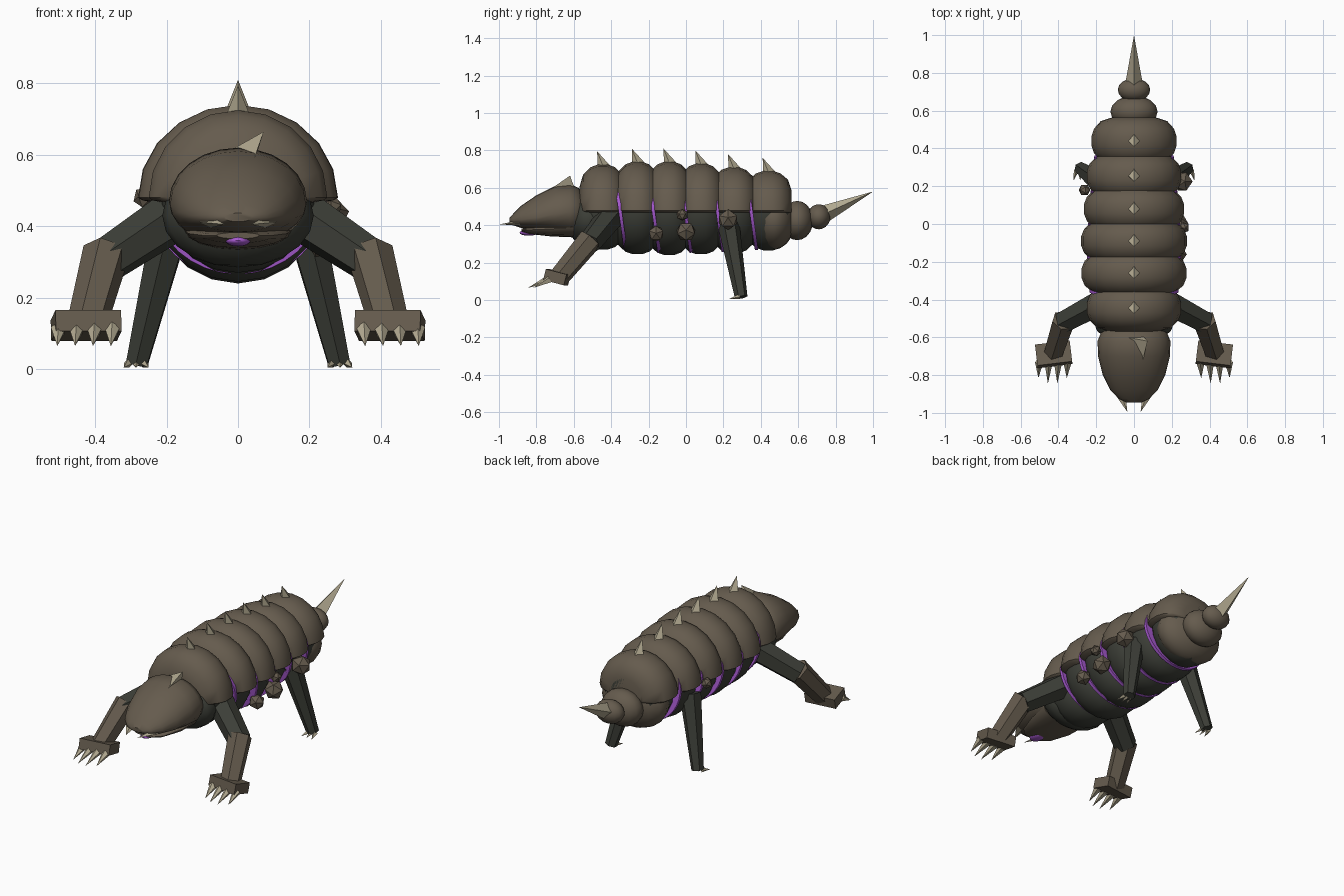
import bpy, bmesh, math
from mathutils import Vector, Matrix

cube = bpy.data.objects.get("Cube")
if cube:
    bpy.data.objects.remove(cube, do_unlink=True)


def material(name, rgb):
    m = bpy.data.materials.new(name)
    m.use_nodes = True
    m.diffuse_color = (*rgb, 1)
    m.node_tree.nodes["Principled BSDF"].inputs["Base Color"].default_value = (*rgb, 1)
    return m


BROWN = material("brown_armour", (0.13, 0.105, 0.075))
DARK = material("dark_hide", (0.045, 0.048, 0.038))
BONE = material("bone", (0.46, 0.41, 0.29))
PURPLE = material("purple_glow", (0.38, 0.10, 0.62))


def finish(name, bm, mat, smooth=None):
    bmesh.ops.recalc_face_normals(bm, faces=bm.faces)
    me = bpy.data.meshes.new(name)
    bm.to_mesh(me)
    bm.free()
    me.materials.append(mat)
    ob = bpy.data.objects.new(name, me)
    bpy.context.collection.objects.link(ob)
    if smooth:
        me.polygons.foreach_set("use_smooth", [True] * len(me.polygons))
        me.set_sharp_from_angle(angle=math.radians(smooth))
    return ob


def loft(name, sections, mat, sides=20, smooth=40):
    """Skin along y; each section is (y, half width, centre z, height up, depth down)."""
    bm = bmesh.new()
    rings = []
    for y, rx, zc, up, down in sections:
        ring = []
        for k in range(sides):
            a = math.tau * k / sides
            s = math.sin(a)
            ring.append(bm.verts.new((rx * math.cos(a), y, zc + s * (up if s > 0 else down))))
        rings.append(ring)
    for a, b in zip(rings, rings[1:]):
        for k in range(sides):
            n = (k + 1) % sides
            bm.faces.new((a[k], a[n], b[n], b[k]))
    bm.faces.new(rings[0])
    bm.faces.new(rings[-1])
    return finish(name, bm, mat, smooth)


def limb(name, p0, p1, r0, r1, mat, sides=6, flat=1.0):
    """Tapered prism or spike from p0 to p1."""
    p0, p1 = Vector(p0), Vector(p1)
    d = p1 - p0
    bm = bmesh.new()
    mtx = (Matrix.Translation((p0 + p1) / 2) @ d.to_track_quat('Z', 'Y').to_matrix().to_4x4()
           @ Matrix.Diagonal((1, flat, 1, 1)))
    bmesh.ops.create_cone(bm, cap_ends=True, segments=sides, radius1=r0, radius2=r1,
                          depth=d.length, matrix=mtx)
    return finish(name, bm, mat)


def ball(name, loc, radii, mat, u=16, v=10):
    bm = bmesh.new()
    mtx = Matrix.Translation(loc) @ Matrix.Diagonal((*radii, 1))
    bmesh.ops.create_uvsphere(bm, u_segments=u, v_segments=v, radius=1, matrix=mtx)
    return finish(name, bm, mat, 50)


# Body segments: (y, half width, top z, bottom z)
MID = 0.48
SEGMENTS = [(-0.445, 0.25, 0.725, 0.27), (-0.26, 0.278, 0.74, 0.245), (-0.09, 0.28, 0.74, 0.24),
            (0.08, 0.265, 0.73, 0.245), (0.255, 0.25, 0.71, 0.25), (0.44, 0.225, 0.69, 0.265)]
BARREL = [(-0.125, 0.5), (-0.105, 0.78), (-0.065, 0.94), (-0.025, 1),
          (0.025, 1), (0.065, 0.94), (0.105, 0.78), (0.125, 0.5)]
for i, (y, w, top, bot) in enumerate(SEGMENTS):
    last = i == len(SEGMENTS) - 1
    loft(f"shell_{i}", [(y + t, w * r, MID, (top - MID) * r, 0.025) for t, r in BARREL], BROWN)
    loft(f"belly_{i}", [(y + t, w * 0.86 * r, MID, 0.2 * r, (MID - bot) * r) for t, r in BARREL], DARK)
    limb(f"back_spike_{i}", (0, y + 0.01, top - 0.03), (0, y - 0.03, top + 0.07), 0.04, 0, BONE, 4)

# Rings of glowing skin between the segments, leaning forward at the top
for i, (a, b) in enumerate(zip(SEGMENTS, SEGMENTS[1:])):
    y, w, bot = [(a[k] + b[k]) / 2 for k in (0, 1, 3)]
    half = 0.009
    ring = loft(f"glow_ring_{i}", [(-half, w * 0.89, 0, 0.17, MID - bot - 0.008),
                                   (half, w * 0.89, 0, 0.17, MID - bot - 0.008)], PURPLE, 32, 30)
    ring.location = (0, y, MID)
    ring.rotation_euler.x = 0.14

# Rump and tail
ball("rump", (0, 0.47, 0.43), (0.205, 0.115, 0.16), BROWN)
ball("tail_base", (0, 0.595, 0.425), (0.125, 0.085, 0.105), BROWN)
ball("tail_tip", (0, 0.71, 0.445), (0.086, 0.062, 0.067), BROWN)
limb("tail_spike", (0, 0.75, 0.465), (0, 1.0, 0.58), 0.045, 0, BONE, 4)

# Neck and head
ball("neck", (0, -0.52, 0.43), (0.212, 0.12, 0.145), DARK)
loft("head", [(-0.945, 0.04, 0.425, 0.012, 0.012), (-0.925, 0.08, 0.425, 0.035, 0.025),
              (-0.88, 0.125, 0.43, 0.075, 0.045), (-0.8, 0.165, 0.44, 0.12, 0.065),
              (-0.7, 0.19, 0.46, 0.15, 0.105), (-0.62, 0.193, 0.47, 0.15, 0.13),
              (-0.575, 0.175, 0.47, 0.13, 0.13), (-0.54, 0.12, 0.47, 0.08, 0.1)], BROWN, 24)
loft("lower_jaw", [(-0.88, 0.06, 0.375, 0.008, 0.01), (-0.84, 0.1, 0.375, 0.012, 0.022),
                   (-0.72, 0.14, 0.38, 0.03, 0.04), (-0.6, 0.15, 0.39, 0.03, 0.055)], BROWN, 16)
ball("tongue", (0, -0.84, 0.36), (0.036, 0.05, 0.016), PURPLE)

# Leaning horn on the brow
bm = bmesh.new()
a, b, c, d = [bm.verts.new(p) for p in ((0.04, -0.75, 0.575), (-0.035, -0.6, 0.605),
                                        (0.05, -0.595, 0.595), (0.072, -0.62, 0.665))]
for f in ((a, b, c), (a, b, d), (b, c, d), (c, a, d)):
    bm.faces.new(f)
finish("brow_horn", bm, BONE)

for side, s in (("left", 1), ("right", -1)):
    limb(f"{side}_fang", (s * 0.078, -0.88, 0.412), (s * 0.035, -0.995, 0.405), 0.032, 0, BONE, 4, 0.5)

    # Front leg with a broad paw
    limb(f"{side}_upper_arm", (s * 0.15, -0.4, 0.45), (s * 0.375, -0.52, 0.3), 0.075, 0.064, DARK)
    limb(f"{side}_forearm", (s * 0.37, -0.51, 0.325), (s * 0.425, -0.68, 0.12), 0.066, 0.056, BROWN)
    bm = bmesh.new()
    bmesh.ops.create_cube(bm, size=1, matrix=Matrix.Translation((s * 0.425, -0.69, 0.122))
                          @ Matrix.Rotation(-s * 0.12, 4, 'Z') @ Matrix.Rotation(-0.25, 4, 'X')
                          @ Matrix.Diagonal((0.185, 0.115, 0.06, 1)))
    finish(f"{side}_paw", bm, BROWN)
    for k in range(4):
        x = 0.352 + 0.05 * k
        reach = 0.845 if k in (1, 2) else 0.815
        limb(f"{side}_front_claw_{k}", (s * x, -0.73, 0.112), (s * (x + 0.004), -reach, 0.065),
             0.023, 0, BONE, 5)

    # Hind leg with small claws
    limb(f"{side}_hind_leg", (s * 0.185, 0.225, 0.42), (s * 0.283, 0.295, 0.015), 0.06, 0.034, DARK)
    for k in range(3):
        limb(f"{side}_hind_claw_{k}", (s * (0.265 + 0.02 * k), 0.285, 0.018),
             (s * (0.25 + 0.035 * k), 0.23, 0.005), 0.014, 0, BONE, 4)

# Rough growths on the flanks
GROWTHS = [((0.235, -0.16, 0.355), 0.045), ((0.235, 0.0, 0.365), 0.055), ((0.262, -0.02, 0.455), 0.032),
           ((0.255, 0.225, 0.43), 0.057), ((-0.262, 0.18, 0.48), 0.032)]
for i, (loc, r) in enumerate(GROWTHS):
    bm = bmesh.new()
    bmesh.ops.create_icosphere(bm, subdivisions=1, radius=r, matrix=Matrix.Translation(loc)
                               @ Matrix.Rotation(i + 0.4, 4, 'Y'))
    finish(f"growth_{i}", bm, BROWN)
